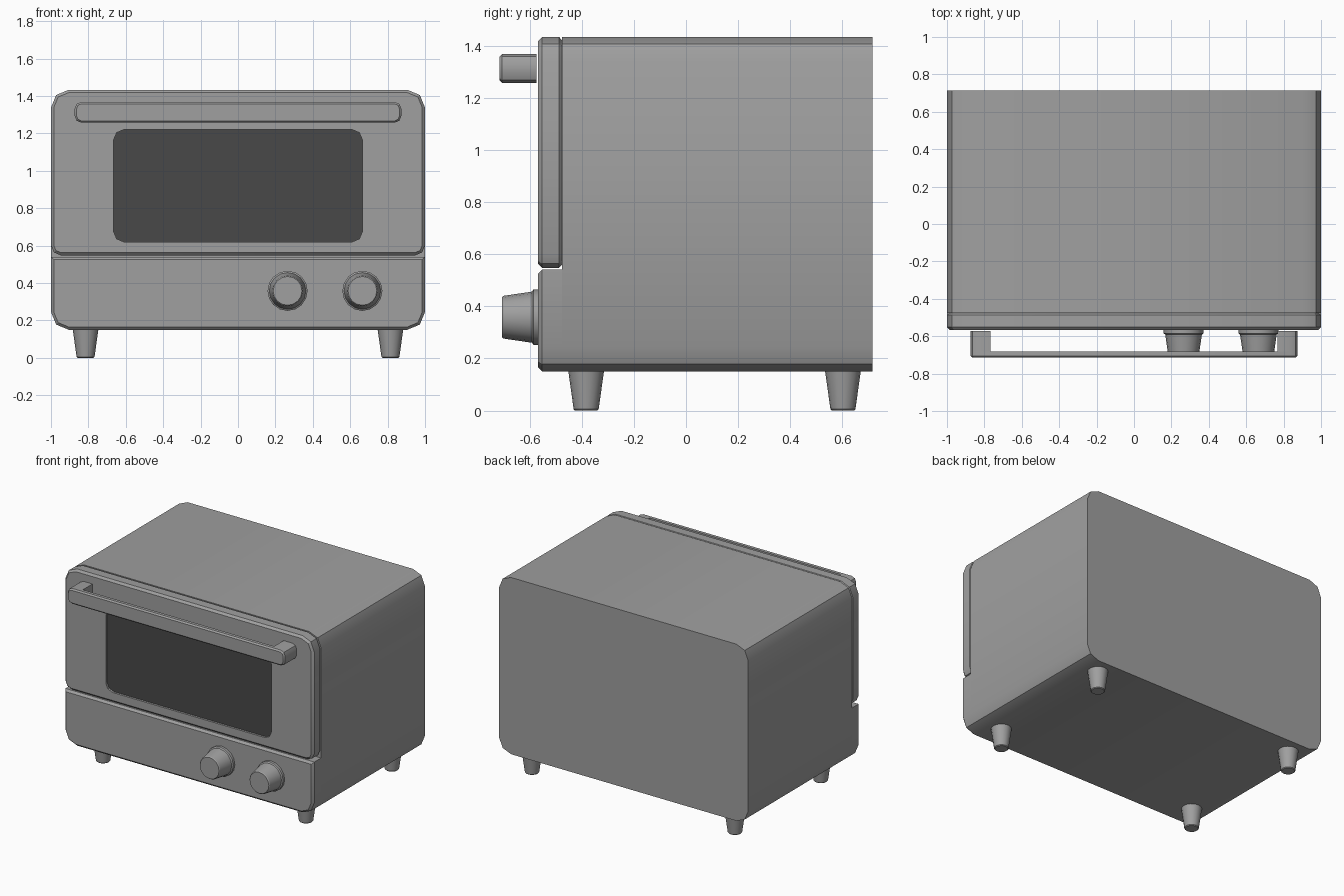
import bpy, bmesh, math

if "Cube" in bpy.data.objects:
    bpy.data.objects.remove(bpy.data.objects["Cube"])


def material(name, v):
    m = bpy.data.materials.new(name)
    m.diffuse_color = (v, v, v, 1)
    m.use_nodes = True
    m.node_tree.nodes["Principled BSDF"].inputs["Base Color"].default_value = m.diffuse_color
    return m


GREY = material("warm grey enamel", 0.35)
DARK = material("dark glass", 0.065)


def rounded(y, x0, x1, z0, z1, rb, rt, segs=2, inset=0.0):
    """Rounded rectangle loop at depth y; radii = (left, right) for bottom and top."""
    x0, x1, z0, z1 = x0 + inset, x1 - inset, z0 + inset, z1 - inset
    corners = [(x0, z0, 1, 1, rb[0], 180), (x1, z0, -1, 1, rb[1], 270),
               (x1, z1, -1, -1, rt[1], 0), (x0, z1, 1, -1, rt[0], 90)]
    pts = []
    for x, z, sx, sz, r, a in corners:
        if r == 0:
            pts.append((x, y, z))
            continue
        r = max(r - inset, 0.005)
        for i in range(segs + 1):
            t = math.radians(a + 90 * i / segs)
            pts.append((x + sx * r + r * math.cos(t), y, z + sz * r + r * math.sin(t)))
    return pts


def circle(cx, cy, cz, r, axis, n=16):
    pts = []
    for i in range(n):
        a = 2 * math.pi * i / n
        u, v = r * math.cos(a), r * math.sin(a)
        pts.append((cx + u, cy, cz + v) if axis == 'y' else (cx + u, cy + v, cz))
    return pts


def loft(name, loops, end_dark=False):
    """Skin a row of equal-length loops and cap both ends."""
    bm = bmesh.new()
    rings = [[bm.verts.new(p) for p in loop] for loop in loops]
    n = len(rings[0])
    for a, b in zip(rings, rings[1:]):
        for i in range(n):
            j = (i + 1) % n
            bm.faces.new((a[i], a[j], b[j], b[i]))
    bm.faces.new(rings[0])
    cap = bm.faces.new(rings[-1])
    cap.material_index = 1 if end_dark else 0
    bmesh.ops.recalc_face_normals(bm, faces=bm.faces)
    me = bpy.data.meshes.new(name)
    bm.to_mesh(me)
    bm.free()
    me.materials.append(GREY)
    if end_dark:
        me.materials.append(DARK)
    ob = bpy.data.objects.new(name, me)
    bpy.context.collection.objects.link(ob)
    bpy.ops.object.select_all(action='DESELECT')
    ob.select_set(True)
    bpy.context.view_layer.objects.active = ob
    bpy.ops.object.shade_smooth_by_angle(angle=math.radians(30))
    return ob


R = (0.095, 0.095)
FRONT, STEP, BACK = -0.567, -0.475, 0.715

# Main housing
box = (-1, 1, 0.15, 1.433, R, R)
loft("housing", [rounded(BACK, *box), rounded(STEP, *box)])

# Lower control panel, square at the top, chamfered front edge
panel = (-1, 1, 0.15, 0.54, R, (0, 0))
loft("control_panel", [rounded(STEP, *panel), rounded(FRONT + 0.015, *panel),
                       rounded(FRONT, *panel, inset=0.015)])

# Door with chamfered rim and shallow recessed window
door = (-1, 1, 0.547, 1.433, (0.055, 0.055), R)
window = (-0.665, 0.665, 0.62, 1.22, (0.055, 0.055), (0.055, 0.055))
loft("door", [rounded(STEP - 0.001, *door, inset=0.012),
              rounded(STEP - 0.012, *door),
              rounded(FRONT + 0.015, *door),
              rounded(FRONT, *door, inset=0.015),
              rounded(FRONT, *window),
              rounded(FRONT + 0.015, *window)], end_dark=True)

# Handle bar and its two end posts
r = 0.036
bar = (-0.873, 0.873, 1.257, 1.368, (r, r), (r, r))
loft("handle_bar", [rounded(-0.682, *bar), rounded(-0.705, *bar),
                    rounded(-0.715, *bar, inset=0.01)])
for side, s in (("left", -1), ("right", 1)):
    xs = sorted((s * 0.768, s * 0.873))
    rad = (r, 0) if s < 0 else (0, r)
    post = (xs[0], xs[1], 1.257, 1.368, rad, rad)
    loft(f"handle_post_{side}", [rounded(FRONT - 0.006, *post), rounded(-0.683, *post)])

# Knobs: stepped collar and tapered grip
for i, x in enumerate((0.265, 0.665)):
    profile = [(FRONT + 0.005, 0.107), (-0.585, 0.107), (-0.591, 0.098),
               (-0.70, 0.082), (-0.706, 0.077)]
    loft(f"knob_{i + 1}", [circle(x, y, 0.358, rad, 'y') for y, rad in profile])

# Tapered feet
for x in (-0.815, 0.815):
    for y in (-0.383, 0.602):
        name = f"foot_{'front' if y < 0 else 'back'}_{'left' if x < 0 else 'right'}"
        loft(name, [circle(x, y, z, rad, 'z')
                    for z, rad in ((0, 0.043), (0.005, 0.048), (0.155, 0.069))])
